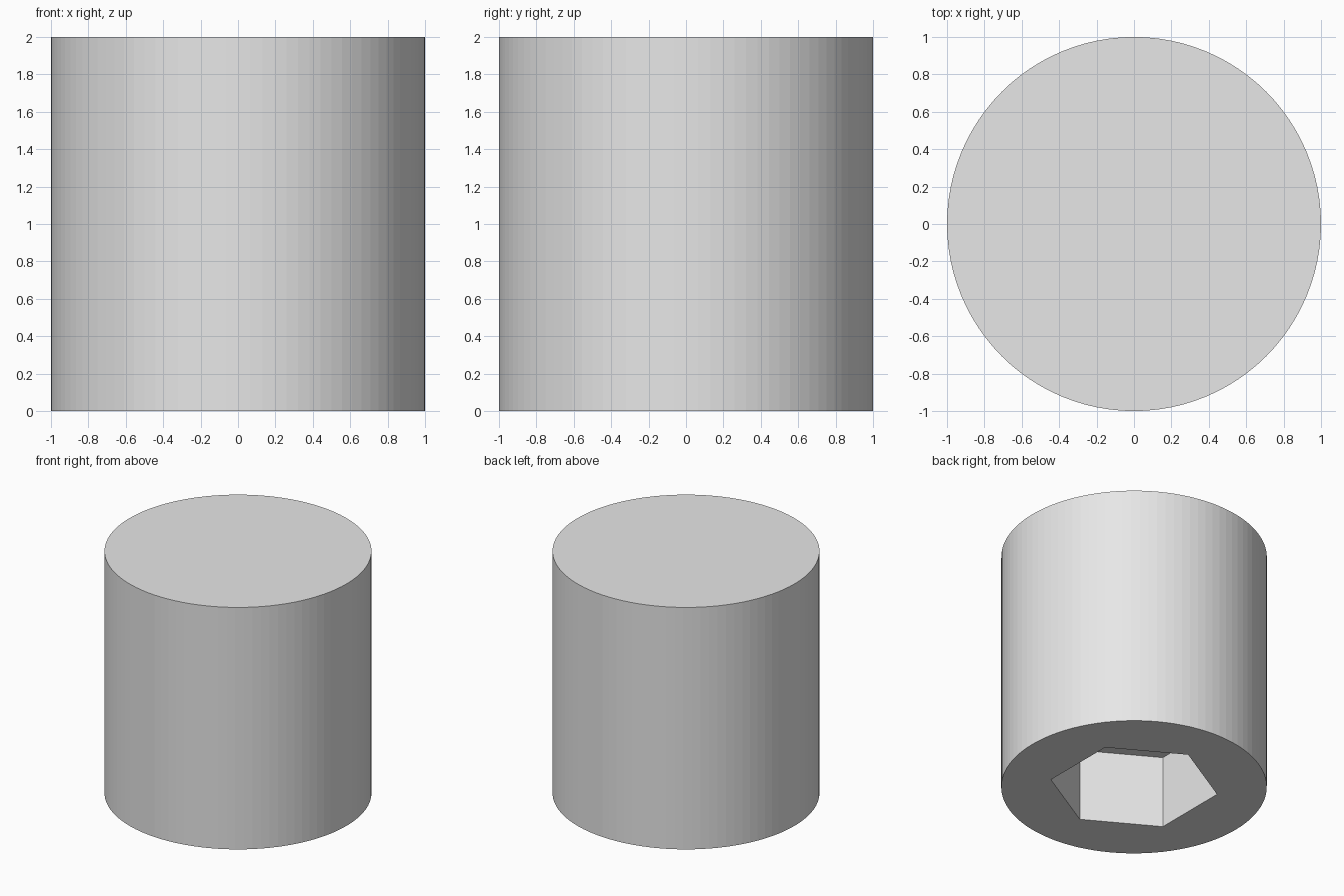
import bpy

RADIUS, HEIGHT = 1.0, 2.0
SOCKET_RADIUS, SOCKET_DEPTH = 0.635, 0.6

cube = bpy.data.objects.get("Cube")
if cube:
    bpy.data.objects.remove(cube, do_unlink=True)


def make_material(name, colour):
    mat = bpy.data.materials.new(name)
    mat.use_nodes = True
    mat.diffuse_color = colour
    mat.node_tree.nodes["Principled BSDF"].inputs["Base Color"].default_value = colour
    return mat


def prism(name, sides, radius, bottom, top):
    bpy.ops.mesh.primitive_cylinder_add(
        vertices=sides, radius=radius, depth=top - bottom,
        location=(0, 0, (bottom + top) / 2))
    obj = bpy.context.object
    obj.name = name
    return obj


grey = make_material("light grey", (0.8, 0.8, 0.8, 1))

# Hexagonal cutter for the socket, reaching below the base
cutter = prism("socket_cutter", 6, SOCKET_RADIUS, -0.3, SOCKET_DEPTH)
cutter.data.materials.append(grey)
cutter.hide_render = True

# Round body
body = prism("round_body", 96, RADIUS, 0, HEIGHT)
body.data.materials.append(grey)

# Sink the blind socket into the underside
cut = body.modifiers.new("hex_socket", 'BOOLEAN')
cut.operation = 'DIFFERENCE'
cut.solver = 'EXACT'
cut.object = cutter
bpy.ops.object.modifier_apply(modifier=cut.name)
bpy.data.objects.remove(cutter, do_unlink=True)
